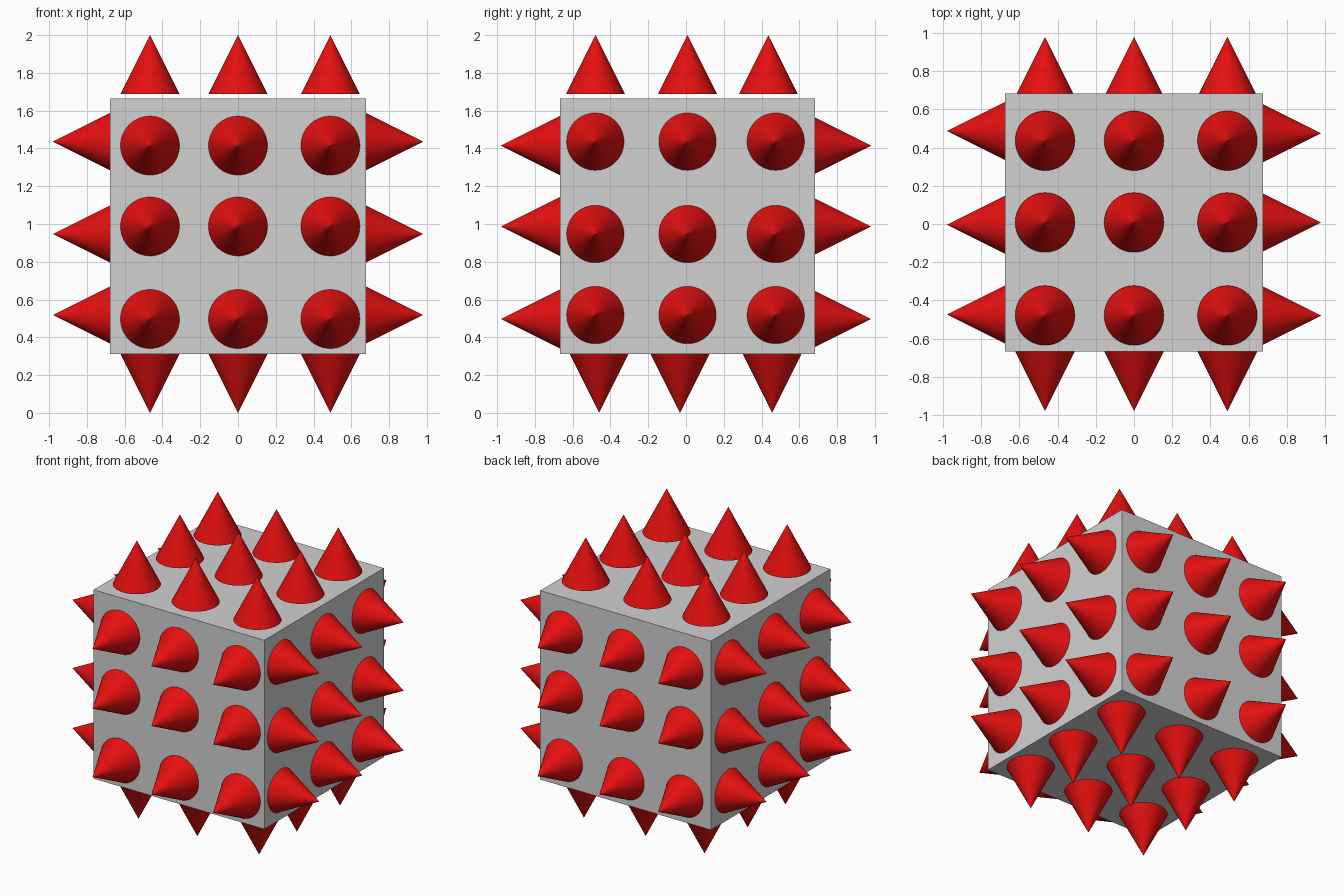
import bpy, bmesh
from mathutils import Vector, Matrix

if "Cube" in bpy.data.objects:
    bpy.data.objects.remove(bpy.data.objects["Cube"])

RADIUS, HEIGHT, SIDES = 0.156, 0.312, 64


def material(name, rgb):
    m = bpy.data.materials.new(name)
    m.diffuse_color = (*rgb, 1.0)
    m.use_nodes = True
    m.node_tree.nodes["Principled BSDF"].inputs["Base Color"].default_value = m.diffuse_color
    return m


grey = material("grey", (0.64, 0.64, 0.64))
red = material("red", (0.78, 0.005, 0.005))


def finish(bm, name, mat):
    mesh = bpy.data.meshes.new(name)
    bm.to_mesh(mesh)
    bm.free()
    mesh.materials.append(mat)
    ob = bpy.data.objects.new(name, mesh)
    bpy.context.collection.objects.link(ob)
    return ob


# Plain cube body
bm = bmesh.new()
bmesh.ops.create_cube(bm, size=1.0)
bmesh.ops.scale(bm, vec=(1.353, 1.352, 1.353), verts=bm.verts)
bmesh.ops.translate(bm, vec=(0, 0.008, 0.987), verts=bm.verts)
finish(bm, "cube_body", grey)


# A 3 x 3 grid of spikes on one face, given by outward axis and tip distance
def spikes(name, direction, tip, xs, ys, zs):
    d = Vector(direction)
    rot = d.to_track_quat('Z', 'Y').to_matrix().to_4x4()
    bm = bmesh.new()
    for x in xs:
        for y in ys:
            for z in zs:
                base = Vector((x, y, z)) + d * (tip - HEIGHT / 2)
                bmesh.ops.create_cone(
                    bm, cap_ends=True, segments=SIDES, radius1=RADIUS,
                    radius2=0, depth=HEIGHT,
                    matrix=Matrix.Translation(base) @ rot)
    finish(bm, name, red)


cols = (-0.466, 0.0, 0.489)
rows_front = (0.497, 0.987, 1.415)
rows_side = (0.518, 0.947, 1.436)
flat = (0.0,)

spikes("front_spikes", (0, -1, 0), 0.98, cols, flat, rows_front)
spikes("back_spikes", (0, 1, 0), 0.98, cols, flat, rows_front)
spikes("right_spikes", (1, 0, 0), 0.98, flat, (-0.48, 0.008, 0.475), rows_side)
spikes("left_spikes", (-1, 0, 0), 0.98, flat, (-0.474, -0.004, 0.487), rows_side)
spikes("top_spikes", (0, 0, 1), 2.0, cols, (-0.479, 0.008, 0.436), flat)
spikes("bottom_spikes", (0, 0, -1), 0.0, cols, (-0.46, -0.032, 0.456), flat)
